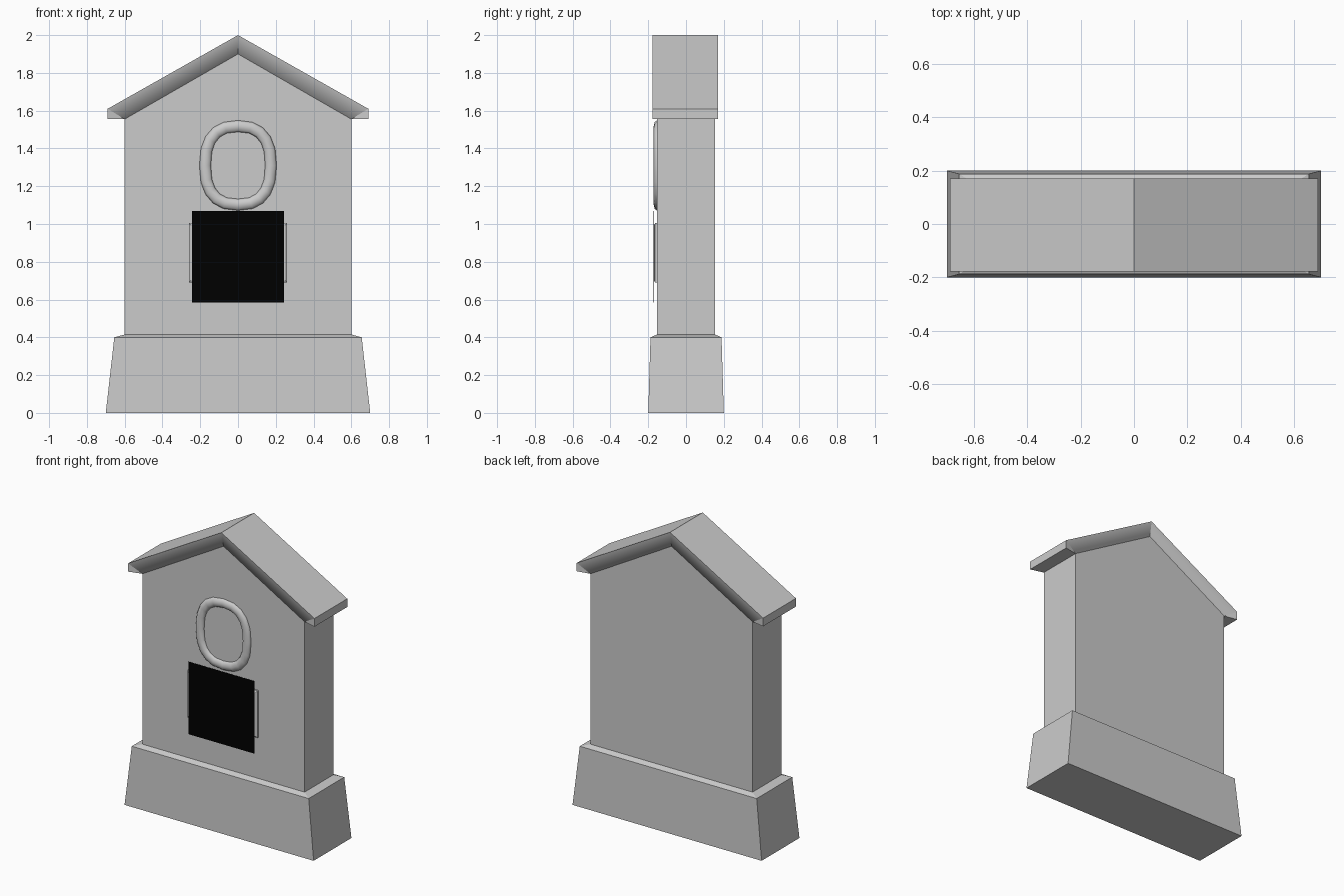
import bpy, bmesh, math

if "Cube" in bpy.data.objects:
    bpy.data.objects.remove(bpy.data.objects["Cube"])


def material(name, value):
    m = bpy.data.materials.new(name)
    m.use_nodes = True
    color = (value, value, value, 1)
    m.diffuse_color = color
    m.node_tree.nodes["Principled BSDF"].inputs["Base Color"].default_value = color
    return m


stone = material("pale_stone", 0.6)
black = material("black_panel", 0.0)


def finish(bm, name, mat):
    bmesh.ops.recalc_face_normals(bm, faces=bm.faces)
    mesh = bpy.data.meshes.new(name)
    bm.to_mesh(mesh)
    bm.free()
    mesh.materials.append(mat)
    ob = bpy.data.objects.new(name, mesh)
    bpy.context.collection.objects.link(ob)
    return ob


def loft(name, rings, mat, close=False):
    """Join matching rings of points with quads; cap the ends or close the loop."""
    bm = bmesh.new()
    loops = [[bm.verts.new(p) for p in ring] for ring in rings]
    n = len(loops[0])
    pairs = list(zip(loops, loops[1:])) + ([(loops[-1], loops[0])] if close else [])
    for a, b in pairs:
        for i in range(n):
            j = (i + 1) % n
            bm.faces.new((a[i], a[j], b[j], b[i]))
    if not close:
        bm.faces.new(loops[0])
        bm.faces.new(loops[-1])
    return finish(bm, name, mat)


def rect(x, y, z):
    return [(-x, -y, z), (x, -y, z), (x, y, z), (-x, y, z)]


# Tapered plinth with a shallow sloping top
loft("plinth", [rect(0.7, 0.2, 0), rect(0.655, 0.188, 0.4), rect(0.6, 0.153, 0.415)], stone)

# Gabled slab
BODY_Y = 0.153
gable = [(-0.6, 0.41), (0.6, 0.41), (0.6, 1.555), (0, 1.9), (-0.6, 1.555)]
loft("slab", [[(x, y, z) for x, z in gable] for y in (-BODY_Y, BODY_Y)], stone)

# Roof: outer edge overhangs, gable bands slope back to meet the slab
bm = bmesh.new()
outer = [(-0.69, 1.555), (-0.69, 1.61), (0, 2.0), (0.69, 1.61), (0.69, 1.555)]
inner = [(-0.6, 1.555), (0, 1.9), (0.6, 1.555)]
sides = []
for outer_y, inner_y in ((-0.177, -BODY_Y), (0.17, BODY_Y)):
    o = [bm.verts.new((x, outer_y, z)) for x, z in outer]
    i = [bm.verts.new((x, inner_y, z)) for x, z in inner]
    bm.faces.new((o[0], o[1], i[0]))
    bm.faces.new((o[1], o[2], i[1], i[0]))
    bm.faces.new((o[2], o[3], i[2], i[1]))
    bm.faces.new((o[3], o[4], i[2]))
    sides.append((o + i[::-1], i))
front, back = sides[0][0], sides[1][0]
for k in range(len(front)):
    j = (k + 1) % len(front)
    bm.faces.new((front[k], front[j], back[j], back[k]))
# Only the joint between band and underside is shaded softly
soft = [{v for v in i} for _, i in sides]
for f in bm.faces:
    f.smooth = True
for e in bm.edges:
    e.smooth = any(set(e.verts) <= s for s in soft)
finish(bm, "roof", stone)

# Rounded oval wreath with a flattened tube
rings = []
for k in range(20):
    t = 2 * math.pi * k / 20
    c, s = math.cos(t), math.sin(t)
    px = 0.174 * math.copysign(abs(c) ** 0.8, c)
    pz = 0.208 * math.copysign(abs(s) ** 0.8, s)
    ring = []
    for q in range(8):
        a = 2 * math.pi * q / 8
        r = 0.032 * math.cos(a)
        ring.append((px + r * c, -0.151 - 0.02 * math.sin(a), 1.31 + pz + r * s))
    rings.append(ring)
wreath = loft("wreath", rings, stone, close=True)
for p in wreath.data.polygons:
    p.use_smooth = True


# Chamfered plaque standing on the slab face
def plate_ring(x, y, z0, z1):
    return [(-x, y, z0), (x, y, z0), (x, y, z1), (-x, y, z1)]


loft("plaque", [plate_ring(0.26, -0.15, 0.69, 1.005),
                plate_ring(0.26, -0.163, 0.69, 1.005),
                plate_ring(0.248, -0.17, 0.702, 0.993)], stone)

# Thin dark panel over the plaque
loft("dark_panel", [plate_ring(0.243, y, 0.585, 1.07) for y in (-0.1725, -0.174)], black)
